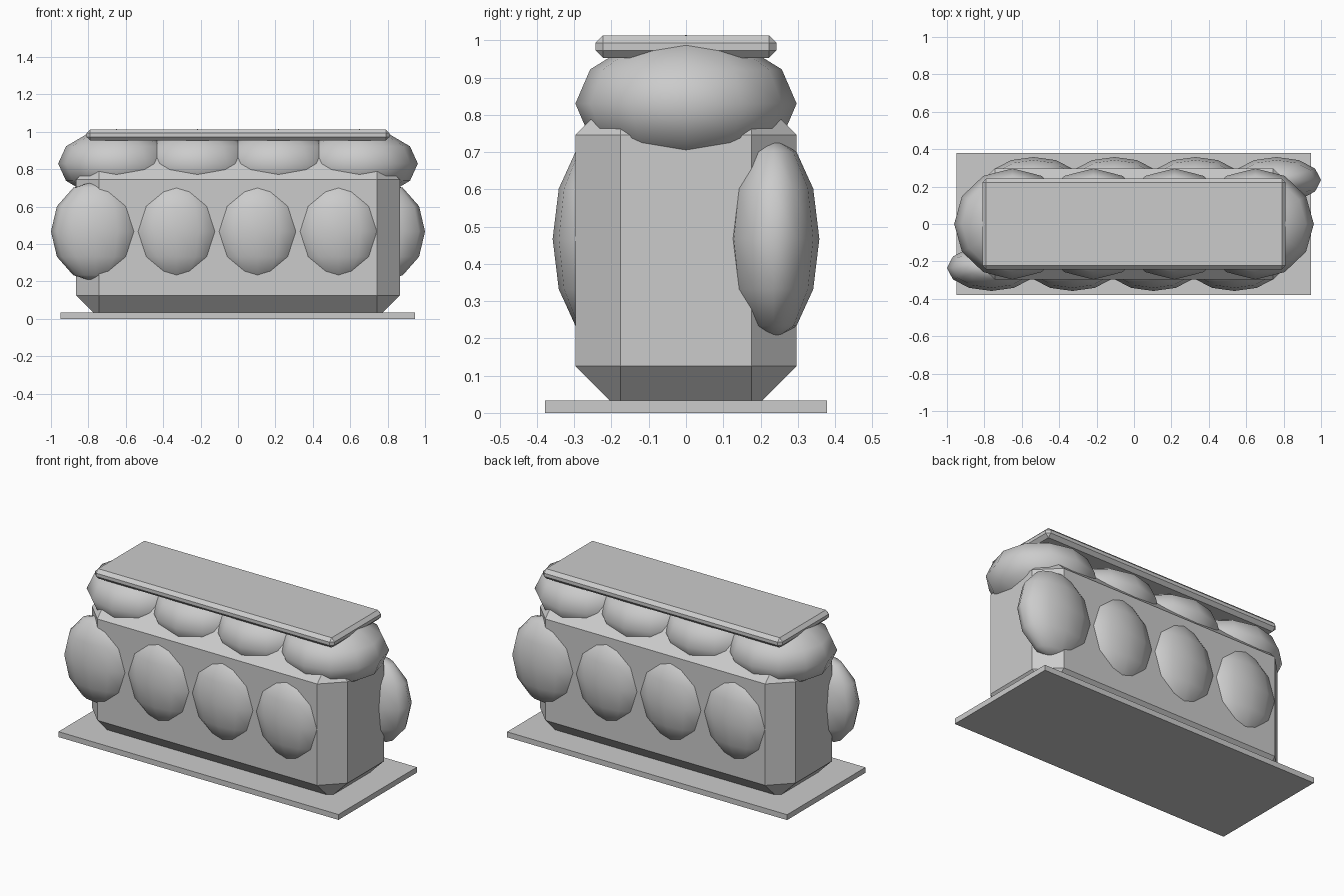
import bpy, bmesh

if "Cube" in bpy.data.objects:
    bpy.data.objects.remove(bpy.data.objects["Cube"])

grey = bpy.data.materials.new("plain_grey")
grey.diffuse_color = (0.6, 0.6, 0.6, 1)
grey.use_nodes = True
grey.node_tree.nodes["Principled BSDF"].inputs["Base Color"].default_value = grey.diffuse_color


def finish(bm, name, loc, size):
    """Scale a unit shape to size and add it to the scene."""
    bmesh.ops.scale(bm, vec=size, verts=bm.verts)
    me = bpy.data.meshes.new(name)
    bm.to_mesh(me)
    bm.free()
    me.materials.append(grey)
    ob = bpy.data.objects.new(name, me)
    ob.location = loc
    bpy.context.collection.objects.link(ob)
    return ob


def box(name, loc, size, bevel=0.0):
    bm = bmesh.new()
    bmesh.ops.create_cube(bm, size=1)
    ob = finish(bm, name, loc, size)
    if bevel:
        mod = ob.modifiers.new("chamfer", 'BEVEL')
        mod.width = bevel
        mod.segments = 1
        mod.limit_method = 'NONE'
    return ob


def pod(name, loc, radii):
    """Low-poly smooth ellipsoid."""
    bm = bmesh.new()
    bmesh.ops.create_uvsphere(bm, u_segments=12, v_segments=6, radius=1)
    for f in bm.faces:
        f.smooth = True
    return finish(bm, name, loc, radii)


# Ground plate, chamfered body and lid
box("base_plate", (-0.002, 0, 0.0165), (1.895, 0.758, 0.033))
box("body", (0, 0, 0.436), (1.73, 0.594, 0.862), 0.121)
box("lid", (0, 0, 0.983), (1.62, 0.486, 0.06), 0.02)

SPACING = 0.433
for i in range(4):
    # Row of pods under the lid
    pod(f"top_pod_{i}", ((i - 1.5) * SPACING, 0, 0.83), (0.312, 0.297, 0.184))
    # Side pods: the back row is the front row turned half round
    x = -0.762 + i * SPACING
    for side, s in (("front", 1), ("back", -1)):
        pod(f"{side}_pod_{i}", (s * x, -s * 0.235, 0.467), (0.238, 0.123, 0.27))
